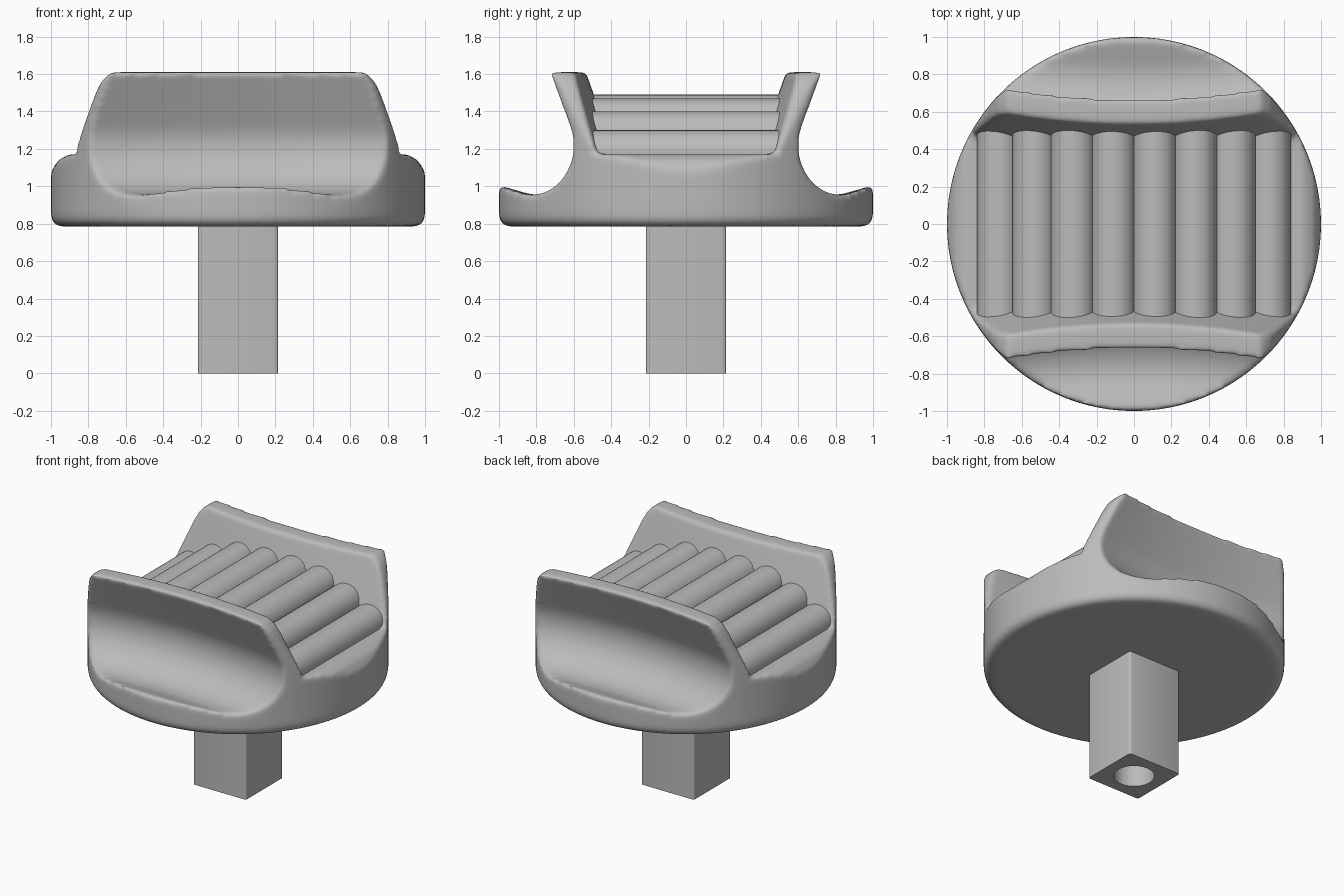
import bpy, bmesh, math
from mathutils import Vector, Matrix

cube = bpy.data.objects.get("Cube")
if cube:
    bpy.data.objects.remove(cube, do_unlink=True)

GREY = (0.5, 0.5, 0.5, 1)
grey = bpy.data.materials.new("plain grey")
grey.use_nodes = True
grey.diffuse_color = GREY
grey.node_tree.nodes["Principled BSDF"].inputs["Base Color"].default_value = GREY


def add_object(name, bm, helper=False):
    bmesh.ops.recalc_face_normals(bm, faces=bm.faces)
    mesh = bpy.data.meshes.new(name)
    bm.to_mesh(mesh)
    bm.free()
    mesh.materials.append(grey)
    obj = bpy.data.objects.new(name, mesh)
    bpy.context.collection.objects.link(obj)
    if helper:
        obj.hide_render = True
        obj.hide_set(True)
    return obj


def loft(name, points, stations, place, helper=False):
    """Sweep a closed outline through the stations; place(point, t) gives xyz."""
    bm = bmesh.new()
    rings = [[bm.verts.new(place(p, t)) for p in points] for t in stations]
    n = len(points)
    for a, b in zip(rings, rings[1:]):
        for i in range(n):
            j = (i + 1) % n
            bm.faces.new((a[i], a[j], b[j], b[i]))
    bm.faces.new(rings[0])
    bm.faces.new(rings[-1])
    return add_object(name, bm, helper)


def cylinder(name, radius, z0, z1, sides, helper=True):
    bm = bmesh.new()
    bmesh.ops.create_cone(bm, cap_ends=True, segments=sides, radius1=radius,
                          radius2=radius, depth=z1 - z0,
                          matrix=Matrix.Translation((0, 0, (z0 + z1) / 2)))
    return add_object(name, bm, helper)


def mirrored(half):
    return half + [(-a, b) for a, b in reversed(half)]


def boolean(obj, cutter, operation):
    mod = obj.modifiers.new(cutter.name, 'BOOLEAN')
    mod.operation = operation
    mod.solver = 'EXACT'
    mod.object = cutter


def along_y(p, t):
    return Vector((p[0], t, p[1]))


def bowed(p, t):
    # the grip walls bow outward toward both ends
    y, z = p
    return Vector((t, y + math.copysign(0.125 * t * t, y), z))


# Knob body: cross-section with two flared wings and hollow finger scoops
scoop = []
for i in range(17):
    a = math.radians(155 + i * 8)
    scoop.append((0.79 + 0.265 * math.cos(a), 1.22 + 0.265 * math.sin(a)))
section = [(0.38, 1.17), (0.535, 1.61), (0.67, 1.61)] + scoop + [(1.15, 1.05), (1.15, 0.7)]
body = loft("knob_body", mirrored(section), [-1.1 + 0.055 * i for i in range(41)], bowed)

# Round plan outline with a softened lower rim
disc = cylinder("disc_outline", 1.0, 0.785, 1.8, 128)
rim = disc.modifiers.new("rim", 'BEVEL')
rim.width = 0.055
rim.segments = 4
rim.limit_method = 'ANGLE'
rim.angle_limit = math.radians(60)
boolean(body, disc, 'INTERSECT')

# Front outline: rounded side ledges and wing corners
front = [(1.1, 0.6), (1.1, 1.0), (1.0, 1.08), (0.96, 1.14), (0.9, 1.175),
         (0.875, 1.19), (0.76, 1.5), (0.73, 1.56), (0.69, 1.6), (0.63, 1.63)]
outline = loft("front_outline", mirrored(front), [-1.3, 1.3], along_y, helper=True)
boolean(body, outline, 'INTERSECT')

# Soften all edges of the body
remesh = body.modifiers.new("remesh", 'REMESH')
remesh.mode = 'VOXEL'
remesh.voxel_size = 0.015
remesh.use_smooth_shade = True
soften = body.modifiers.new("soften", 'SMOOTH')
soften.factor = 0.5
soften.iterations = 14

# Grip ribs between the wings, stepping down toward both sides
half_ribs = [(0.11, 1.37), (0.325, 1.35), (0.53, 1.28), (0.72, 1.18)]
reach = 0.51
ribs = []
for side, word in ((1, "left"), (-1, "right")):
    for k, (x, z) in enumerate(half_ribs):
        ring = [(side * x + 0.12 * math.cos(math.tau * i / 40),
                 z + 0.12 * math.sin(math.tau * i / 40)) for i in range(40)]
        ribs.append(loft(f"grip_rib_{word}_{k + 1}", ring, [-reach, reach], along_y))
core = [(0.72, 1.1)] + half_ribs[::-1]
loft("grip_core", mirrored(core), [-reach + 0.01, reach - 0.01], along_y)

# Square stem with a round socket in its end
s = 0.215
stem = loft("stem", [(-s, -s), (s, -s), (s, s), (-s, s)], [0, 0.82],
            lambda p, t: Vector((p[0], p[1], t)))
bm = bmesh.new()
bm.from_mesh(stem.data)
uprights = [e for e in bm.edges if abs(e.verts[0].co.z - e.verts[1].co.z) > 0.5]
bmesh.ops.bevel(bm, geom=uprights, offset=0.015, segments=3, profile=0.5, affect='EDGES')
bm.to_mesh(stem.data)
bm.free()
socket = cylinder("stem_socket", 0.135, -0.1, 0.5, 48)
boolean(stem, socket, 'DIFFERENCE')

# Smooth shading with crisp creases
bpy.ops.object.select_all(action='DESELECT')
for obj in ribs + [stem, socket]:
    if obj is not socket:
        obj.select_set(True)
bpy.context.view_layer.objects.active = stem
bpy.ops.object.shade_smooth_by_angle(angle=math.radians(35))
for poly in socket.data.polygons:
    poly.use_smooth = len(poly.vertices) == 4
